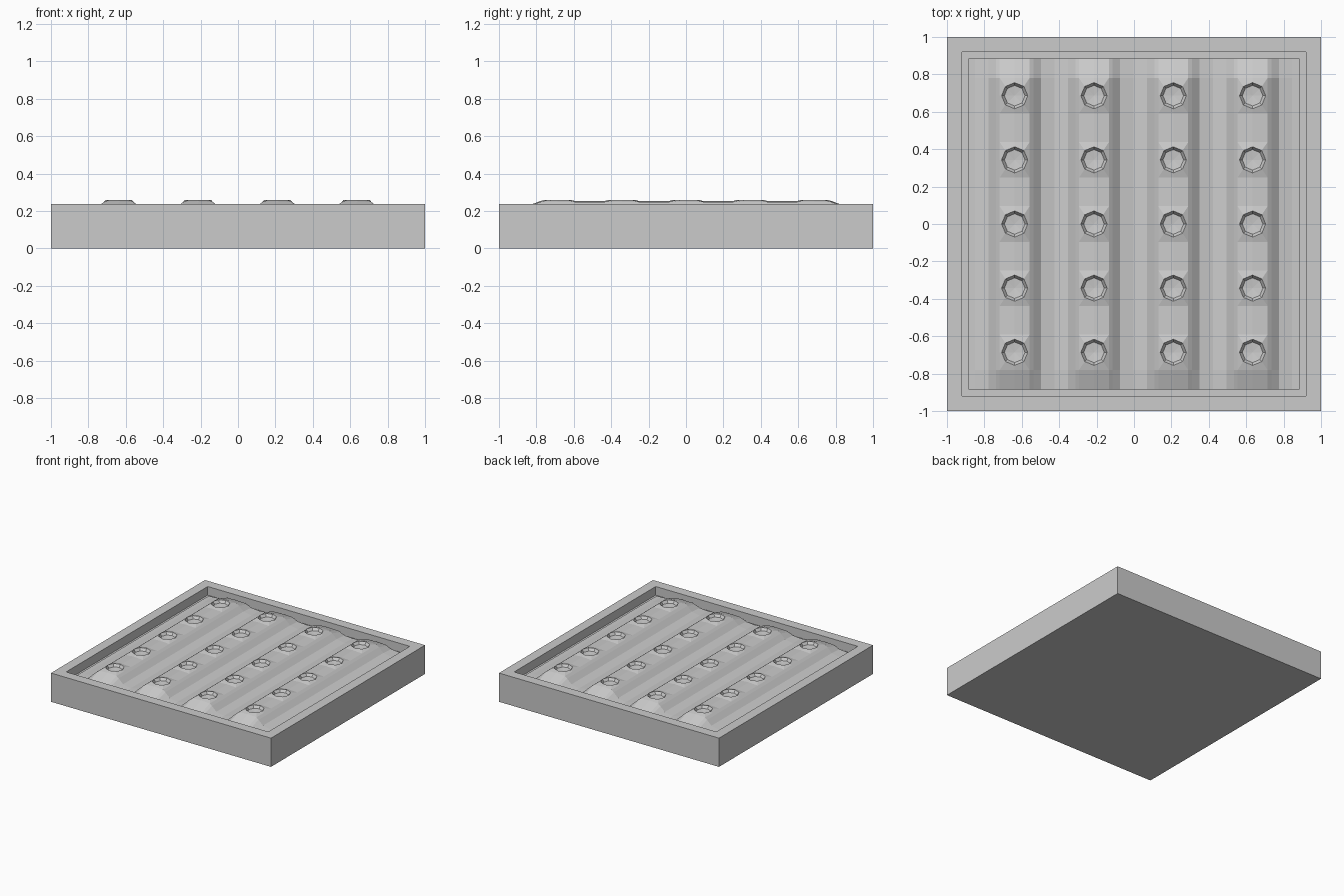
import bpy, bmesh, math

if "Cube" in bpy.data.objects:
    bpy.data.objects.remove(bpy.data.objects["Cube"])

ROWS = [-0.638, -0.214, 0.210, 0.634]
HOLES = [i * 0.343 for i in range(-2, 3)]
INNER = 0.885
HX, HY = 0.08, 0.095      # half size of the patch around each hole
PROFILE = [(0, 0.252), (HX, 0.247), (0.1, 0.232), (0.14, 0.195), (0.212, 0.182)]


def finish(bm, name):
    bmesh.ops.remove_doubles(bm, verts=bm.verts, dist=0.0005)
    mesh = bpy.data.meshes.new(name)
    bm.to_mesh(mesh)
    bm.free()
    obj = bpy.data.objects.new(name, mesh)
    bpy.context.collection.objects.link(obj)
    return obj


# Square bed: solid block with a recessed top
bm = bmesh.new()
bmesh.ops.create_cube(bm, size=1)
for v in bm.verts:
    v.co = (v.co.x * 2, v.co.y * 2, (v.co.z + 0.5) * 0.236)
top = max(bm.faces, key=lambda f: f.calc_center_median().z)
bmesh.ops.inset_region(bm, faces=[top], thickness=1 - INNER)
ext = bmesh.ops.extrude_discrete_faces(bm, faces=[top])["faces"][0]
for v in ext.verts:
    v.co.z = 0.165
finish(bm, "bed_frame")


# Ridged soil surface
def height(x, y):
    d = min(abs(x - r) for r in ROWS)
    z = PROFILE[-1][1]
    for (a, za), (b, zb) in zip(PROFILE, PROFILE[1:]):
        if a <= d <= b:
            z = za + (zb - za) * (d - a) / (b - a)
            break
    # Ridge ends slope down towards the frame
    t = max(0, (abs(y) - 0.79) / (INNER - 0.79))
    return z - t * 0.55 * (z - 0.18)


bm = bmesh.new()
xs = {-INNER, INNER}
for r in ROWS:
    xs |= {round(r + s * p[0], 4) for p in PROFILE for s in (-1, 1)}
xs = sorted(xs)
ys = {-INNER, INNER}
for h in HOLES:
    ys |= {round(h + d, 4) for d in (-HY, 0, HY)}
ys = sorted(ys)


def is_hole(x, y):
    return (any(abs(x - r) < HX for r in ROWS)
            and any(abs(y - h) < HY for h in HOLES))


for x0, x1 in zip(xs, xs[1:]):
    for y0, y1 in zip(ys, ys[1:]):
        if not is_hole((x0 + x1) / 2, (y0 + y1) / 2):
            bm.faces.new([bm.verts.new((x, y, height(x, y)))
                          for x, y in ((x0, y0), (x1, y0), (x1, y1), (x0, y1))])

# Octagonal planting holes with a slightly raised lip
SQUARE = [(1, 0), (1, 1), (0, 1), (-1, 1), (-1, 0), (-1, -1), (0, -1), (1, -1)]
for r in ROWS:
    for h in HOLES:
        rings = [[bm.verts.new((r + sx * HX, h + sy * HY,
                                height(r + sx * HX, h + sy * HY)))
                  for sx, sy in SQUARE]]
        for rad, z in ((0.07, 0.259), (0.055, 0.238)):
            rings.append([bm.verts.new((r + rad * math.cos(i * math.pi / 4),
                                        h + rad * math.sin(i * math.pi / 4), z))
                          for i in range(8)])
        for a, b in zip(rings, rings[1:]):
            for i in range(8):
                j = (i + 1) % 8
                bm.faces.new((a[i], a[j], b[j], b[i]))
        mid = bm.verts.new((r, h, 0.232))
        for i in range(8):
            bm.faces.new((rings[2][i], rings[2][(i + 1) % 8], mid))
finish(bm, "soil")
